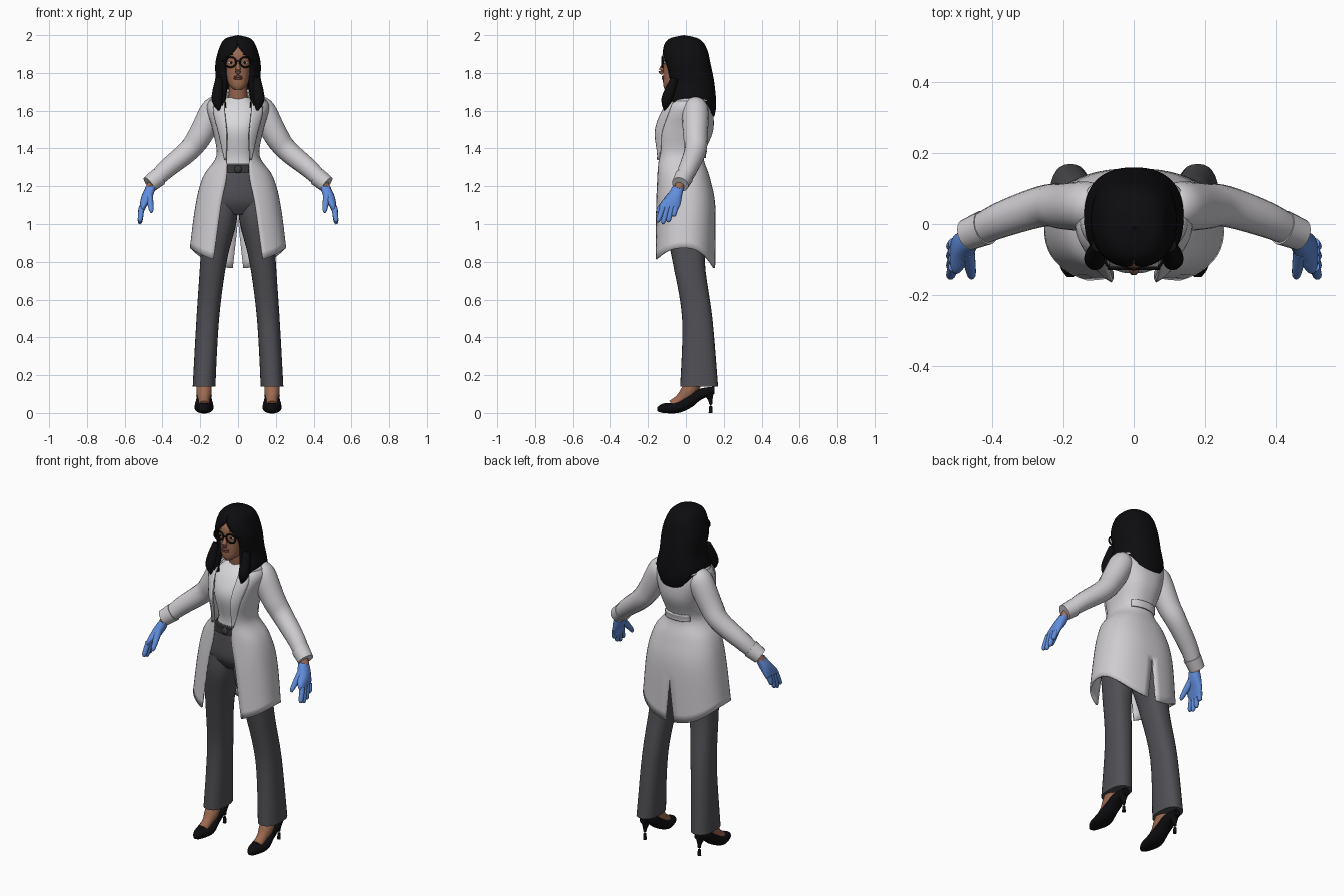
import bpy, bmesh
from math import sin, cos, pi, asin, copysign
from mathutils import Vector, Matrix

cube = bpy.data.objects.get("Cube")
if cube:
    bpy.data.objects.remove(cube)


def material(name, red, green, blue):
    mat = bpy.data.materials.new(name)
    mat.use_nodes = True
    mat.diffuse_color = (red, green, blue, 1)
    bsdf = next(n for n in mat.node_tree.nodes if n.type == 'BSDF_PRINCIPLED')
    bsdf.inputs["Base Color"].default_value = (red, green, blue, 1)
    return mat


SKIN = material("brown skin", .33, .14, .08)
BLACK = material("soft black", .004, .004, .005)
COAT = material("coat white", .63, .61, .64)
SHIRT = material("shirt white", .7, .69, .71)
PANTS = material("trouser grey", .08, .08, .09)
BELT = material("belt dark grey", .04, .04, .04)
GLOVE = material("glove blue", .12, .27, .72)
EYE = material("eye white", .6, .6, .6)
LIPS = material("lip brown", .2, .07, .05)
POWER = 2.4  # squareness of the rounded cross-sections


def rounded(value):
    return copysign(abs(value) ** (2 / POWER), value)


def spline(keys, steps=5):
    """Smooth in-between values running through a few key tuples."""
    padded = [keys[0], *keys, keys[-1]]
    result = []
    for before, start, end, after in zip(padded, padded[1:], padded[2:], padded[3:]):
        for step in range(steps):
            t = step / steps
            ease = t * t * (3 - 2 * t)
            lean_in, lean_out = t * (1 - t) ** 2 / 2, t * t * (t - 1) / 2
            result.append(tuple(b + (c - b) * ease + (c - a) * lean_in + (d - b) * lean_out
                                for a, b, c, d in zip(before, start, end, after)))
    return result + [tuple(keys[-1])]


def finish(name, bm, mat, mirror=False, thick=0, offset=0):
    mesh = bpy.data.meshes.new(name)
    bm.to_mesh(mesh)
    bm.free()
    obj = bpy.data.objects.new(name, mesh)
    bpy.context.scene.collection.objects.link(obj)
    mesh.materials.append(mat)
    mesh.shade_smooth()
    mesh.set_sharp_from_angle(angle=pi / 3)
    if mirror:
        obj.modifiers.new("Mirror", 'MIRROR')
    if thick:
        solid = obj.modifiers.new("Solidify", 'SOLIDIFY')
        solid.thickness, solid.offset = thick, offset


def join_rows(rows, closed):
    """Join rows of points with quads; closed rows also get end caps."""
    bm = bmesh.new()
    grid = [[bm.verts.new(point) for point in row] for row in rows]
    for upper, lower in zip(grid, grid[1:]):
        count = len(upper)
        for i in range(count if closed else count - 1):
            j = (i + 1) % count
            bm.faces.new((upper[i], lower[i], lower[j], upper[j]))
    if closed:
        bm.faces.new(grid[0])
        bm.faces.new(grid[-1])
        bmesh.ops.recalc_face_normals(bm, faces=bm.faces)
    return bm


def loft(name, keys, mat, mirror=False, along_y=False, sides=28):
    """Keys: position, half width, low and high of the other axis, optional centre x."""
    rows = []
    for position, half, low, high, *centre in spline(keys):
        row = []
        for i in range(sides):
            angle = 2 * pi * i / sides
            x = sum(centre) + half * rounded(sin(angle))
            other = (low + high) / 2 - (high - low) / 2 * rounded(cos(angle))
            row.append((x, position, other) if along_y else (x, other, position))
        rows.append(row)
    finish(name, join_rows(rows, True), mat, mirror)


def tube(name, keys, mat, mirror=True, sides=18):
    """Round tube through keys of x, y, z, radius."""
    path = spline(keys)
    points = [Vector(p[:3]) for p in path]
    rows = []
    for i, point in enumerate(points):
        heading = points[min(i + 1, len(points) - 1)] - points[max(i - 1, 0)]
        turn = heading.to_track_quat('Z', 'Y')
        rows.append([point + turn @ Vector((cos(t), sin(t), 0)) * path[i][-1]
                     for t in (2 * pi * k / sides for k in range(sides))])
    finish(name, join_rows(rows, True), mat, mirror)


def ellipsoid(name, centre, size, mat, mirror=False):
    bm = bmesh.new()
    bmesh.ops.create_uvsphere(bm, u_segments=20, v_segments=12, radius=1,
                              matrix=Matrix.Translation(centre) @ Matrix.Diagonal((*size, 1)))
    finish(name, bm, mat, mirror)


def shell(name, keys, mat, thick, offset=0, hem=None, slit=0, columns=24):
    """Open-fronted half, mirrored. Keys: z, half width, front, back, opening."""
    rows = []
    for z, half, front, back, gap in spline(keys):
        cut = slit * max(0, 1.03 - z)
        first = asin((max(gap, 0) / half) ** (POWER / 2))
        last = pi - asin((cut / half) ** (POWER / 2))
        row = []
        for i in range(columns):
            angle = first + (last - first) * i / (columns - 1)
            row.append((half * rounded(max(sin(angle), 0)),
                        (front + back) / 2 - (back - front) / 2 * rounded(cos(angle)),
                        z + (hem(z, angle) if hem else 0)))
        rows.append(row)
    finish(name, join_rows(rows, False), mat, True, thick, offset)


# Coat body, with a hem that drops at front and back and a slit behind
coat_keys = [(1.69, .08, -.03, .09, .06), (1.63, .16, -.1, .13, .08), (1.5, .13, -.16, .14, .06),
             (1.36, .11, -.15, .09, .06), (1.25, .18, -.15, .12, .06),
             (1.1, .22, -.16, .15, .09), (.83, .25, -.17, .15, .13)]


def coat_hem(z, angle):
    drop = .07 if cos(angle) > 0 else .1
    return max(0, 1.1 - z) * 4 * (.04 - drop * cos(angle) ** 2)


shell("coat", coat_keys, COAT, .01, hem=coat_hem, slit=.14)
shell("coat_collar", [(1.71, .08, -.04, .09, .06), (1.65, .15, -.09, .14, .09)], COAT, .01)


def coat_strip(name, keys, side, columns=7):
    """Raised band lying on the coat. Keys: z, inner x, outer x."""
    levels = spline(coat_keys)
    rows = []
    for z, inner, outer in spline(keys):
        above, below = next(pair for pair in zip(levels, levels[1:]) if pair[1][0] <= z)
        t = (above[0] - z) / (above[0] - below[0])
        half, front, back = (u + (v - u) * t for u, v in zip(above[1:4], below[1:4]))
        row = []
        for i in range(columns):
            x = inner + (outer - inner) * i / (columns - 1)
            depth = (back - front) / 2 * max(0, 1 - (x / half) ** POWER) ** (1 / POWER)
            row.append((x, (front + back) / 2 + side * (depth + .01), z))
        rows.append(row)
    finish(name, join_rows(rows, False), COAT, True, .01)


coat_strip("lapels", [(1.66, .07, .11), (1.6, .07, .13), (1.48, .06, .1), (1.34, .06, .07)], -1)
coat_strip("back_belt", [(1.39, 0, .08), (1.35, 0, .08)], 1)

# Sleeves with folded cuffs
tube("sleeves", [(.1, .05, 1.63, .05), (.13, .05, 1.6, .07), (.2, .05, 1.47, .065),
                 (.26, .05, 1.39, .058), (.38, .01, 1.29, .05), (.46, -.03, 1.21, .04)], COAT)
tube("cuffs", [(.42, -.01, 1.25, .05), (.47, -.03, 1.21, .045)], COAT)
tube("wrists", [(.44, -.02, 1.24, .025), (.47, -.04, 1.18, .025)], SKIN)

# Gloves, with the fingers fanned by rule
loft("glove_palms", [(1.2, .025, -.07, -.01, .46), (1.15, .03, -.1, -.02, .48),
                     (1.1, .02, -.14, -.03, .5), (1.06, .01, -.13, -.05, .51)], GLOVE, True)
for i, finger in enumerate(("index", "middle", "ring", "little")):
    base = Vector((.51, .022 * i - .12, 1.09))
    tip = Vector((.52, .028 * i - .15, 1 + .01 * (i - 1) ** 2))
    tube("glove_" + finger, [(*base.lerp(tip, part), radius) for part, radius in
                             ((0, .015), (.8, .013), (1, .005))], GLOVE)
tube("glove_thumbs", [(.47, -.08, 1.15, .02), (.46, -.14, 1.08, .013),
                      (.46, -.15, 1.06, .005)], GLOVE)

# Shirt, trousers and belt
loft("shirt", [(1.67, .06, -.04, .07), (1.6, .12, -.1, .1), (1.5, .11, -.14, .11),
               (1.36, .09, -.11, .08), (1.29, .11, -.11, .08)], SHIRT)
loft("trouser_hips", [(1.32, .1, -.11, .08), (1.22, .15, -.12, .11),
                      (1.12, .17, -.12, .12), (1.05, .15, -.08, .1)], PANTS)
loft("trouser_legs", [(1.12, .09, -.11, .12, .09), (1, .09, -.11, .12, .1),
                      (.8, .07, -.07, .1, .13), (.5, .06, -.02, .14, .16),
                      (.14, .06, -.03, .17, .18)], PANTS, True)
loft("belt", [(1.31, .11, -.125, .09), (1.27, .13, -.125, .1)], BELT)
ellipsoid("belt_buckle", (0, -.125, 1.29), (.02, .01, .02), BELT)

# Feet and heeled shoes
tube("feet", [(.18, -.07, .04, .03), (.18, -.03, .07, .03), (.18, .01, .11, .04),
              (.18, .07, .2, .04)], SKIN)
loft("shoes", [(-.15, .01, .01, .03, .18), (-.12, .03, 0, .05, .18), (-.04, .05, 0, .06, .18),
               (.03, .04, .03, .11, .18), (.08, .04, .07, .13, .18), (.15, .02, .1, .14, .18)],
     BLACK, True, True)
tube("shoe_heels", [(.18, .12, .11, .03), (.18, .13, .06, .01), (.18, .13, 0, .01)], BLACK)

# Neck and head
tube("neck", [(0, .03, 1.6, .07), (0, 0, 1.68, .05), (0, -.01, 1.78, .05)], SKIN, False)
loft("head", [(1.71, .02, -.11, -.05), (1.74, .05, -.12, .01), (1.82, .07, -.12, .07),
              (1.91, .08, -.12, .09), (1.98, .03, -.05, .04)], SKIN)
tube("nose", [(0, -.11, 1.86, .01), (0, -.12, 1.84, .01), (0, -.13, 1.81, .015),
              (0, -.12, 1.8, .01)], SKIN, False)
for lip, z in (("upper_lip", 1.78), ("lower_lip", 1.77)):
    ellipsoid(lip, (0, -.12, z), (.024, .008, .006), LIPS)
ellipsoid("eyes", (.035, -.11, 1.855), (.015, .007, .008), EYE, True)
ellipsoid("irises", (.035, -.115, 1.855), (.007, .004, .007), BLACK, True)
tube("eyebrows", [(.01, -.12, 1.89, .003), (.04, -.113, 1.9, .004),
                  (.06, -.095, 1.89, .003)], BLACK)

# Glasses
for side, sign in (("left", 1), ("right", -1)):
    bpy.ops.mesh.primitive_torus_add(location=(.04 * sign, -.125, 1.857), rotation=(pi / 2, 0, 0),
                                     major_radius=.03, minor_radius=.005,
                                     major_segments=28, minor_segments=8)
    rim = bpy.context.object
    rim.name = "glasses_rim_" + side
    rim.scale.y = .9
    rim.data.materials.append(BLACK)
    rim.data.shade_smooth()
ellipsoid("glasses_bridge", (0, -.127, 1.863), (.013, .004, .004), BLACK)
tube("glasses_temples", [(.07, -.12, 1.863, .004), (.08, -.1, 1.863, .004),
                         (.08, .01, 1.863, .004)], BLACK)


# Long hair, lowest at the middle of the back
def hair_hem(z, angle):
    rear = min(cos(angle), 0)
    return max(0, 1.75 - z) * (.2 * sin(angle) ** 2 - .3 * rear ** 2)


shell("hair", [(2, .002, -.01, -.01, 0), (1.98, .07, -.09, .07, 0), (1.93, .1, -.12, .11, .01),
               (1.85, .12, -.12, .13, .07), (1.75, .12, -.1, .15, .07),
               (1.66, .14, -.12, .16, .08), (1.61, .13, -.13, .15, .08)],
      BLACK, .03, -1, hair_hem)
tube("hair_locks", [(.1, -.06, 1.77, .02), (.11, -.1, 1.66, .03), (.1, -.11, 1.6, .005)], BLACK)
